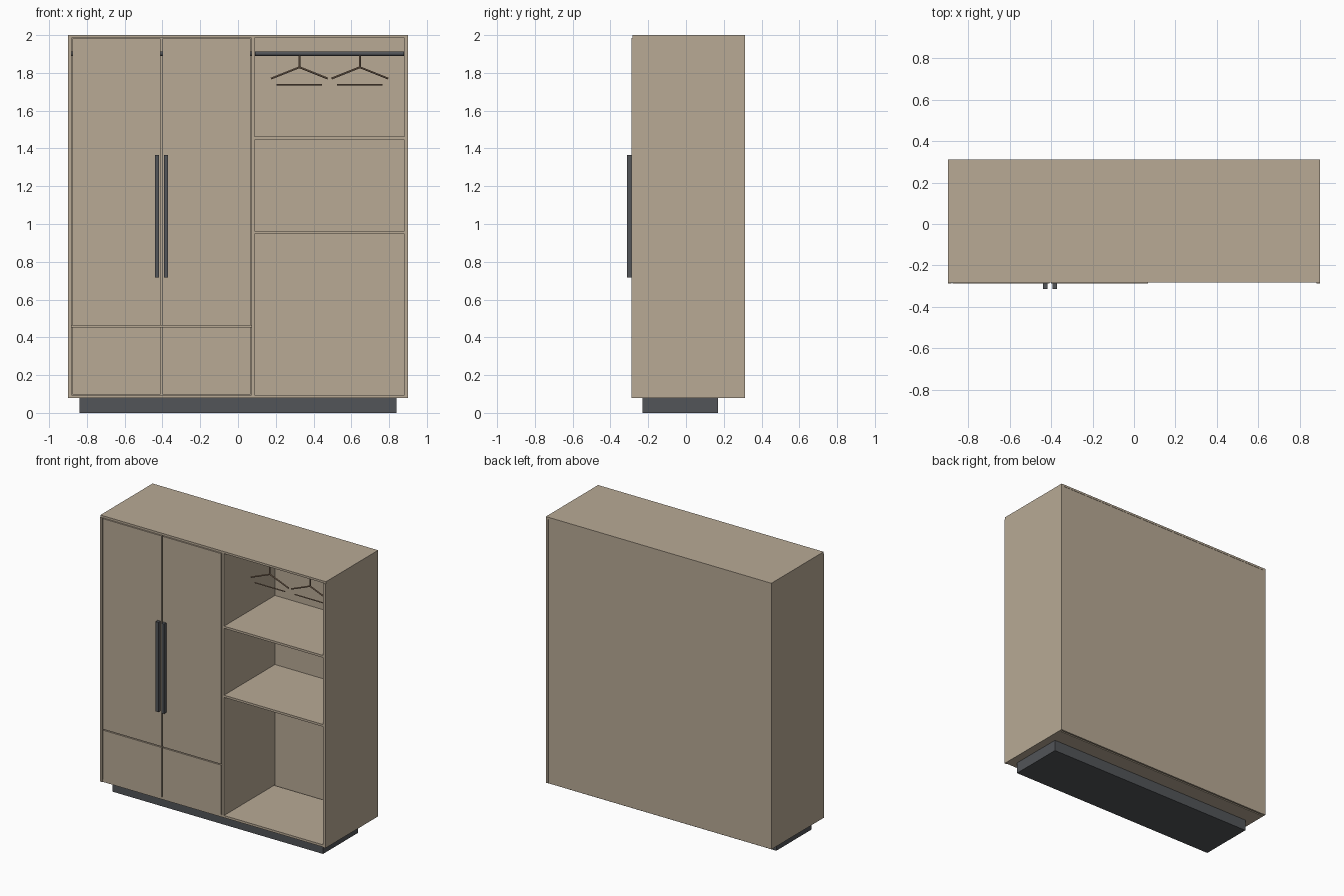
import bpy
from mathutils import Vector

if "Cube" in bpy.data.objects:
    bpy.data.objects.remove(bpy.data.objects["Cube"])


def material(name, color):
    m = bpy.data.materials.new(name)
    m.diffuse_color = (*color, 1)
    m.use_nodes = True
    m.node_tree.nodes["Principled BSDF"].inputs["Base Color"].default_value = m.diffuse_color
    return m


WOOD = material("wood", (0.48, 0.40, 0.30))
DARK = material("dark_metal", (0.085, 0.09, 0.098))
HANGER = material("hanger_wood", (0.30, 0.20, 0.13))


def box(name, x, y, z, mat=WOOD):
    """Box from (min, max) ranges."""
    bpy.ops.mesh.primitive_cube_add(size=1)
    o = bpy.context.object
    o.name = name
    lo, hi = Vector((x[0], y[0], z[0])), Vector((x[1], y[1], z[1]))
    for v in o.data.vertices:
        v.co = (lo + hi) / 2 + v.co * (hi - lo)
    o.data.materials.append(mat)
    return o


def rod(name, a, b, r, mat, sides=16):
    """Cylinder between two points."""
    a, b = Vector(a), Vector(b)
    bpy.ops.mesh.primitive_cylinder_add(vertices=sides, radius=r, depth=(b - a).length,
                                        location=(a + b) / 2)
    o = bpy.context.object
    o.name = name
    o.rotation_euler = (b - a).to_track_quat('Z', 'Y').to_euler()
    o.data.materials.append(mat)
    bpy.ops.object.shade_smooth_by_angle()
    return o


FRONT, BACK = -0.288, 0.312
RECESS = -0.283
Z0, Z1 = 0.08, 1.985

# Plinth
box("plinth", (-0.84, 0.84), (-0.23, 0.17), (0, Z0), DARK)

# Carcass
box("left_side", (-0.9, -0.882), (FRONT, BACK), (Z0, Z1))
box("right_side", (0.882, 0.9), (FRONT, BACK), (Z0, Z1))
box("top_panel", (-0.9, 0.9), (RECESS, BACK), (Z1, 2.0))
box("bottom_panel", (-0.882, 0.882), (RECESS, 0.287), (Z0, 0.096))
box("back_panel", (-0.882, 0.882), (0.297, BACK - 0.002), (Z0, Z1))
box("divider", (0.071, 0.087), (RECESS, 0.297), (0.096, Z1))

# Open shelves on the right, hidden shelf above the drawers on the left
for i, z in enumerate((0.948, 1.446)):
    box(f"shelf_{i + 1}", (0.087, 0.882), (RECESS, 0.297), (z, z + 0.016))
box("drawer_shelf", (-0.882, 0.071), (-0.268, 0.297), (0.45, 0.466))

# Doors, drawer fronts and handles, either side of the centre gap
MID = -0.405
for side, s in (("left", -1), ("right", 1)):
    xs = sorted((MID + s * 0.004, MID + s * 0.472))
    box(f"{side}_door", xs, (FRONT, -0.272), (0.463, 1.982))
    box(f"{side}_drawer_front", xs, (FRONT, -0.272), (0.098, 0.456))
    hx = sorted((MID + s * 0.012, MID + s * 0.034))
    box(f"{side}_handle", hx, (-0.313, FRONT), (0.718, 1.366), DARK)

# Hanging rails
RY, RZ = -0.1, 1.902
rod("right_rail", (0.09, RY, RZ), (0.879, RY, RZ), 0.012, DARK)
rod("left_rail", (-0.882, RY, RZ), (0.071, RY, RZ), 0.012, DARK)

# Hangers: stem, two sloping arms, lower bar
for i, x in enumerate((0.325, 0.645)):
    n = f"hanger_{i + 1}"
    rod(n + "_stem", (x, RY, 1.895), (x, RY, 1.83), 0.005, HANGER, 8)
    for side, s in (("left", -1), ("right", 1)):
        rod(f"{n}_{side}_arm", (x, RY, 1.83), (x + s * 0.15, RY, 1.77), 0.005, HANGER, 8)
    rod(n + "_bar", (x - 0.12, RY, 1.738), (x + 0.12, RY, 1.738), 0.004, HANGER, 8)
